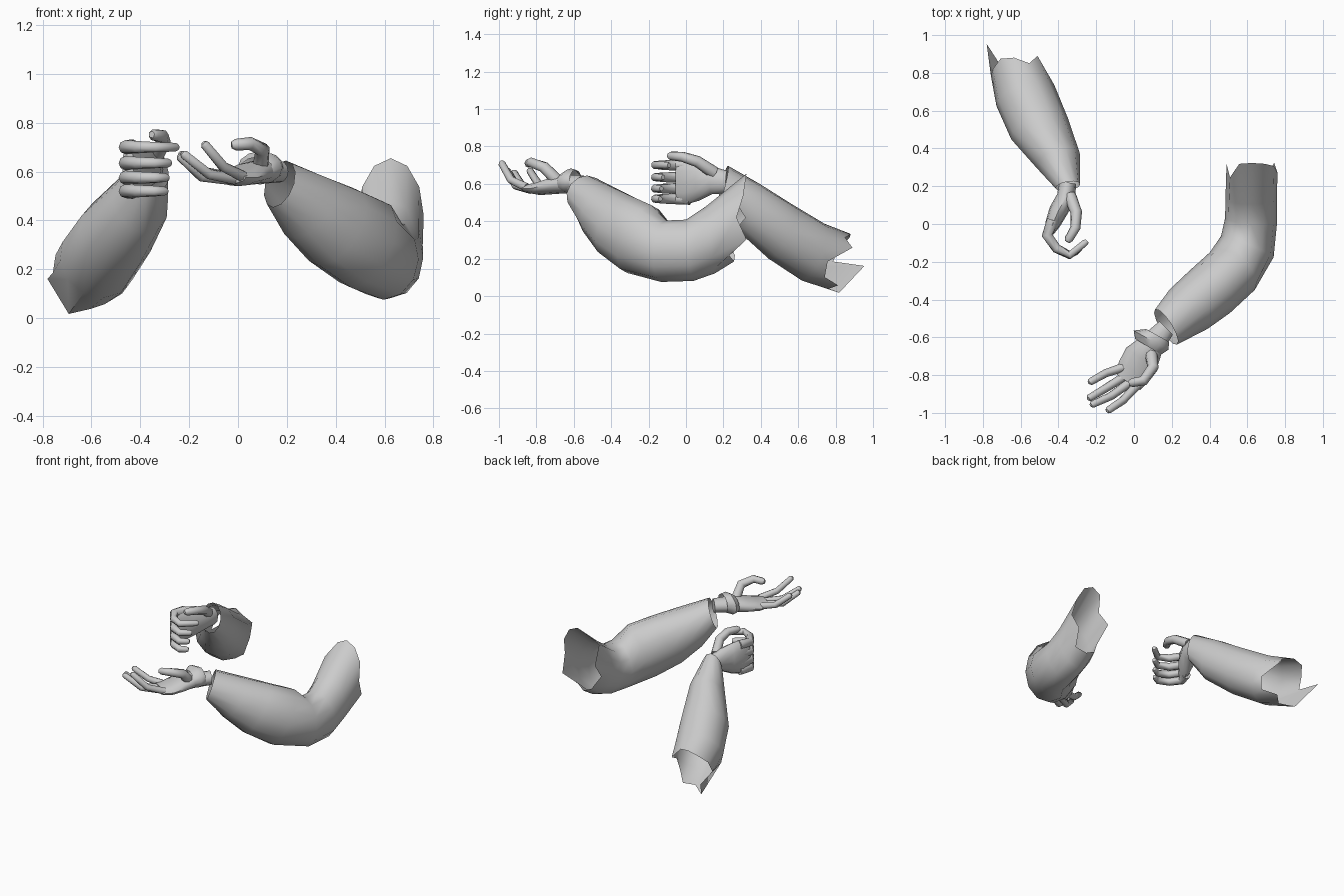
import bpy, bmesh, math
from mathutils import Vector

if "Cube" in bpy.data.objects:
    bpy.data.objects.remove(bpy.data.objects["Cube"], do_unlink=True)

grey = bpy.data.materials.new("light_grey")
grey.use_nodes = True
grey.diffuse_color = (0.6, 0.6, 0.6, 1)
grey.node_tree.nodes["Principled BSDF"].inputs["Base Color"].default_value = (0.6, 0.6, 0.6, 1)


def skin(name, rings, caps):
    """Bridge rings of points into one smooth shaded surface."""
    bm = bmesh.new()
    rows = [[bm.verts.new(p) for p in ring] for ring in rings]
    n = len(rows[0])
    for a, b in zip(rows, rows[1:]):
        for k in range(n):
            bm.faces.new((a[k], a[(k + 1) % n], b[(k + 1) % n], b[k]))
    if caps:
        bm.faces.new(rows[0][::-1])
        bm.faces.new(rows[-1])
    bmesh.ops.recalc_face_normals(bm, faces=bm.faces)
    mesh = bpy.data.meshes.new(name)
    bm.to_mesh(mesh)
    bm.free()
    mesh.materials.append(grey)
    obj = bpy.data.objects.new(name, mesh)
    bpy.context.collection.objects.link(obj)
    bpy.ops.object.select_all(action='DESELECT')
    obj.select_set(True)
    bpy.context.view_layer.objects.active = obj
    bpy.ops.object.shade_smooth_by_angle(angle=math.radians(50))


def loft(name, sections, caps=False, torn={}, sides=12):
    """Sections: x, y, z, heading, lean, half width, half height."""
    rings = []
    for x, y, z, heading, lean, w, h in sections:
        a, t = math.radians(heading), math.radians(lean)
        ahead = Vector((math.cos(a), math.sin(a), 0))
        side = Vector((math.sin(a), -math.cos(a), 0))
        up = ahead * math.sin(t) + Vector((0, 0, math.cos(t)))
        rings.append([Vector((x, y, z)) + side * w * math.cos(k * math.tau / sides)
                      + up * h * math.sin(k * math.tau / sides) for k in range(sides)])
    # Ragged hem on the last ring: push along the arm and vertically
    for k, (push, lift) in torn.items():
        rings[-1][k] += ahead * push + Vector((0, 0, lift))
    skin(name, rings, caps)


def finger(name, points, radius):
    """Tapered tube through a few joints, with a rounded tip."""
    pts = [Vector(p) for p in points]
    end = (pts[-1] - pts[-2]).normalized()
    pts.append(pts[-1] + end * radius * 0.5)
    rings = []
    for i, p in enumerate(pts):
        d = (pts[min(i + 1, len(pts) - 1)] - pts[max(i - 1, 0)]).normalized()
        u = d.orthogonal().normalized() if i == 0 else (u - d * u.dot(d)).normalized()
        v = d.cross(u)
        last = i == len(pts) - 1
        r = radius * (0.4 if last else 1 - 0.1 * i)
        rings.append([p + (u * math.cos(k * math.tau / 8) + v * math.sin(k * math.tau / 8)) * r
                      for k in range(8)])
    skin(name, rings, True)


# Left sleeve: bent at the elbow, open at both ends
loft("left_sleeve", [
    (.17, -.545, .55, 32, 18, .11, .10),
    (.29, -.45, .455, 44, 33, .145, .15),
    (.40, -.36, .375, 45, 30, .155, .185),
    (.52, -.25, .305, 50, 25, .155, .20),
    (.60, -.12, .24, 68, 5, .15, .165),
    (.62, .02, .245, 85, -7, .138, .165),
    (.62, .13, .30, 90, -8, .136, .18),
    (.625, .29, .42, 90, 8, .135, .237),
], torn={0: (-.02, 0), 11: (.05, 0), 10: (-.03, 0), 5: (-.06, 0), 6: (.03, 0), 7: (-.05, 0)})

# Left hand: open, palm up
loft("left_palm", [
    (.17, -.55, .60, 226, 0, .05, .045),
    (.09, -.64, .60, 236, 0, .07, .05),
    (.04, -.71, .59, 236, 0, .098, .045),
    (.0, -.78, .575, 236, 0, .095, .035),
    (-.035, -.835, .575, 236, 0, .08, .024),
], caps=True)
loft("left_glove_cuff", [
    (.125, -.59, .615, 241, 0, .07, .06),
    (.09, -.615, .615, 241, 0, .105, .068),
    (.075, -.65, .605, 239, 0, .08, .054),
])
left_fingers = {
    "little": [(-.06, -.76, .58), (-.15, -.79, .60), (-.23, -.835, .67)],
    "ring": [(-.04, -.80, .57), (-.15, -.87, .58), (-.235, -.92, .66)],
    "middle": [(-.01, -.83, .57), (-.12, -.91, .59), (-.22, -.955, .67)],
    "index": [(.02, -.85, .58), (-.06, -.935, .62), (-.135, -.985, .71)],
}
for label, path in left_fingers.items():
    finger("left_" + label + "_finger", path, .024)
finger("left_thumb", [(.09, -.68, .61), (.10, -.76, .69), (.05, -.83, .715), (-.01, -.84, .71)], .034)

# Right sleeve: straight forearm with a torn open end
loft("right_sleeve", [
    (-.35, .20, .60, 100, 14, .066, .10),
    (-.40, .335, .475, 110, 26, .12, .14),
    (-.50, .505, .345, 111, 25, .16, .16),
    (-.575, .68, .235, 110, 23, .163, .165),
    (-.62, .82, .185, 104, 23, .142, .16),
], torn={0: (-.10, 0), 1: (.01, 0), 2: (-.04, 0), 4: (.02, 0), 6: (.0, 0), 7: (.20, .05),
         8: (.07, -.04), 10: (.03, 0), 11: (-.08, -.01)})

# Right hand: loosely closed, thumb on top
loft("right_palm", [
    (-.35, .22, .61, 260, 0, .045, .06),
    (-.36, .14, .62, 248, 0, .05, .075),
    (-.40, .07, .615, 245, 0, .05, .105),
    (-.43, .0, .61, 250, 0, .04, .12),
    (-.45, -.05, .61, 255, 0, .024, .112),
], caps=True)
for label, z, reach in (("index", .70, .03), ("middle", .635, .0),
                        ("ring", .575, -.01), ("little", .52, -.015)):
    finger("right_" + label + "_finger", [
        (-.43, .02, z), (-.46, -.06, z), (-.41, -.13, z),
        (-.34, -.165, z), (-.29 + reach, -.13 + reach, z)], .032)
finger("right_thumb", [(-.34, .15, .66), (-.305, .06, .72), (-.31, -.02, .745), (-.345, -.08, .75)], .034)
